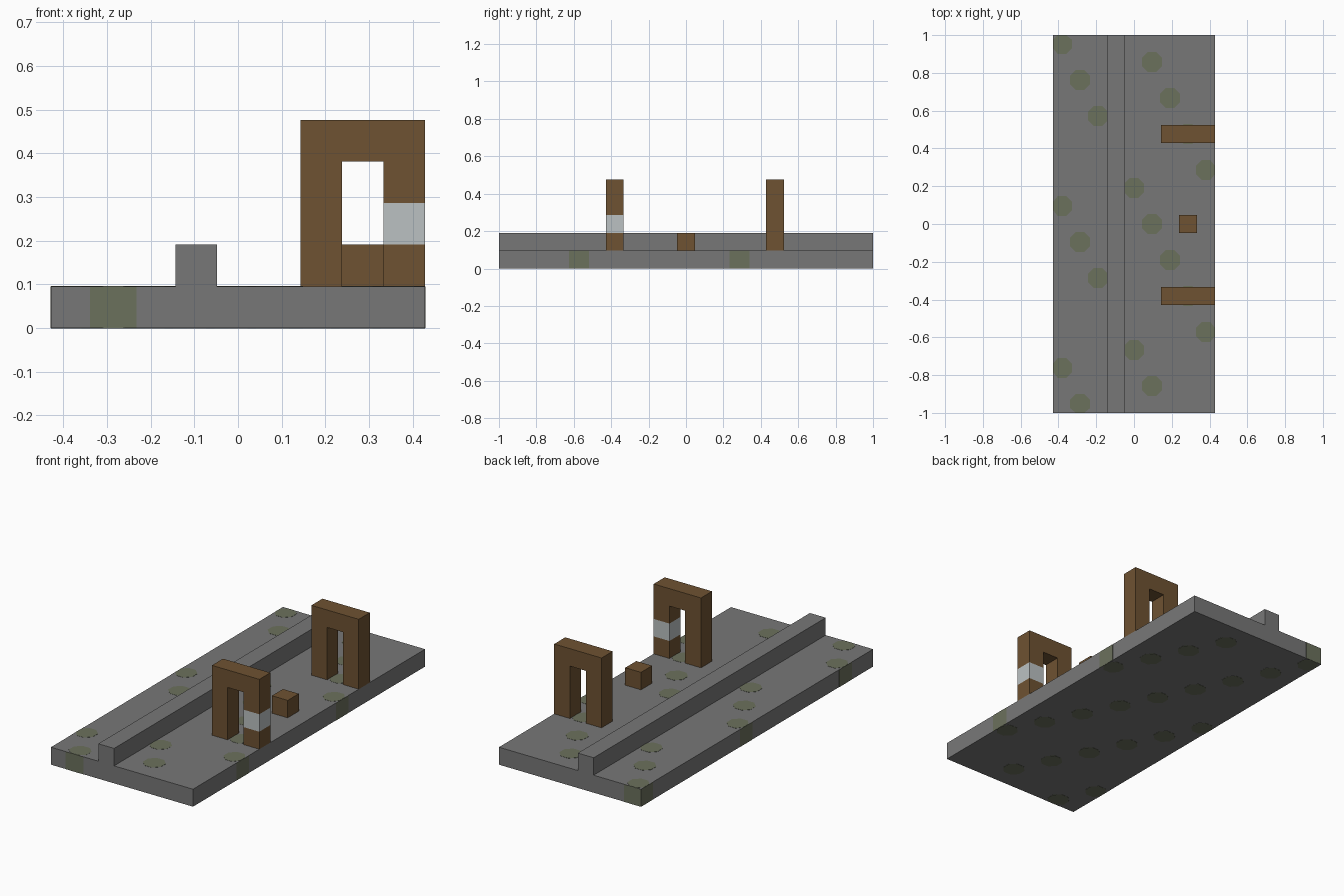
import bpy
import bmesh
from math import pi, cos, sin

cube = bpy.data.objects.get("Cube")
if cube:
    bpy.data.objects.remove(cube, do_unlink=True)

U = 2 / 21                  # one block
HX, HY = 4.5 * U, 10.5 * U  # half size of the slab
SPOT = 0.0535               # half width of a moss spot
LIFT = 0.001                # thickness of a moss plate


def material(name, srgb):
    rgba = [(c / 255) ** 2.2 for c in srgb] + [1]
    mat = bpy.data.materials.new(name)
    mat.use_nodes = True
    mat.diffuse_color = rgba
    mat.node_tree.nodes["Principled BSDF"].inputs["Base Color"].default_value = rgba
    return mat


STONE = material("grey stone", (119, 119, 119))
MOSS = material("moss green", (107, 112, 93))
WOOD = material("brown wood", (110, 83, 53))
PALE = material("pale grey", (186, 192, 193))


def finish(name, bm, *mats):
    bmesh.ops.recalc_face_normals(bm, faces=bm.faces[:])
    mesh = bpy.data.meshes.new(name)
    bm.to_mesh(mesh)
    bm.free()
    for mat in mats:
        mesh.materials.append(mat)
    obj = bpy.data.objects.new(name, mesh)
    bpy.context.collection.objects.link(obj)
    return obj


def add_box(bm, lo, hi):
    verts = bmesh.ops.create_cube(bm, size=1)["verts"]
    for v in verts:
        v.co = [(a + b) / 2 + c * (b - a) for a, b, c in zip(lo, hi, v.co)]


def box(name, lo, hi, mat):
    bm = bmesh.new()
    add_box(bm, lo, hi)
    return finish(name, bm, mat)


def extrude(bm, faces, vec):
    geom = bmesh.ops.extrude_face_region(bm, geom=faces)["geom"]
    verts = [g for g in geom if isinstance(g, bmesh.types.BMVert)]
    bmesh.ops.translate(bm, verts=verts, vec=vec)


def clamp(v, limit):
    return max(-limit, min(limit, v))


# Stone slab with a long kerb, as one T-shaped profile
bm = bmesh.new()
profile = [(-HX, 0), (HX, 0), (HX, U), (-U / 2, U), (-U / 2, 2 * U),
           (-1.5 * U, 2 * U), (-1.5 * U, U), (-HX, U)]
face = bm.faces.new([bm.verts.new((x, -HY, z)) for x, z in profile])
extrude(bm, [face], (0, 2 * HY, 0))
finish("stone_slab", bm, STONE)


# Wooden arches built on the block grid
def arch(name, row, pale_block=None):
    bm = bmesh.new()
    cells = [(c, r) for c in (2, 3, 4) for r in (1, 2, 3, 4) if c != 3 or r == 4]
    y = (row - 0.5) * U
    for c, r in cells:
        x0, x1 = (c - 0.5) * U, (c + 0.5) * U
        corners = [(x0, r), (x1, r), (x1, r + 1), (x0, r + 1)]
        bm.faces.new([bm.verts.new((x, y, h * U)) for x, h in corners])
    bmesh.ops.remove_doubles(bm, verts=bm.verts[:], dist=0.001)
    extrude(bm, bm.faces[:], (0, U, 0))
    if pale_block:
        col, level = pale_block
        for f in bm.faces:
            mid = f.calc_center_median() / U
            if abs(mid.x - col) < 0.6 and level < mid.z < level + 1:
                f.material_index = 1
    finish(name, bm, WOOD, PALE)


arch("front_arch", -4, (4, 2))
arch("back_arch", 5)
box("wood_block", (2.5 * U, -U / 2, U), (3.5 * U, U / 2, 2 * U), WOOD)

# Moss spots repeat in diagonal rows on the top, underside and rim
spots = [(i, j) for i in range(-4, 5) for j in range(-10, 11)
         if (j + 2 * i) % 9 == 2]


def octagon_plate(bm, i, j, z):
    verts = []
    for k in range(8):
        a = (k + 0.5) * pi / 4
        r = SPOT / cos(pi / 8)
        verts.append(bm.verts.new((clamp(i * U + r * cos(a), HX),
                                   clamp(j * U + r * sin(a), HY), z)))
    extrude(bm, [bm.faces.new(verts)], (0, 0, LIFT))


top, under, rim = bmesh.new(), bmesh.new(), bmesh.new()
for i, j in spots:
    if i != -1:
        octagon_plate(top, i, j, U)
    octagon_plate(under, i, j, -LIFT)
    x0, x1 = clamp(i * U - SPOT, HX), clamp(i * U + SPOT, HX)
    y0, y1 = clamp(j * U - SPOT, HY), clamp(j * U + SPOT, HY)
    if abs(i) == 4:
        side = HX if i > 0 else -HX - LIFT
        add_box(rim, (side, y0, 0), (side + LIFT, y1, U))
    if abs(j) == 10:
        end = HY if j > 0 else -HY - LIFT
        add_box(rim, (x0, end, 0), (x1, end + LIFT, U))
finish("moss_top", top, MOSS)
finish("moss_underside", under, MOSS)
finish("moss_rim", rim, MOSS)
